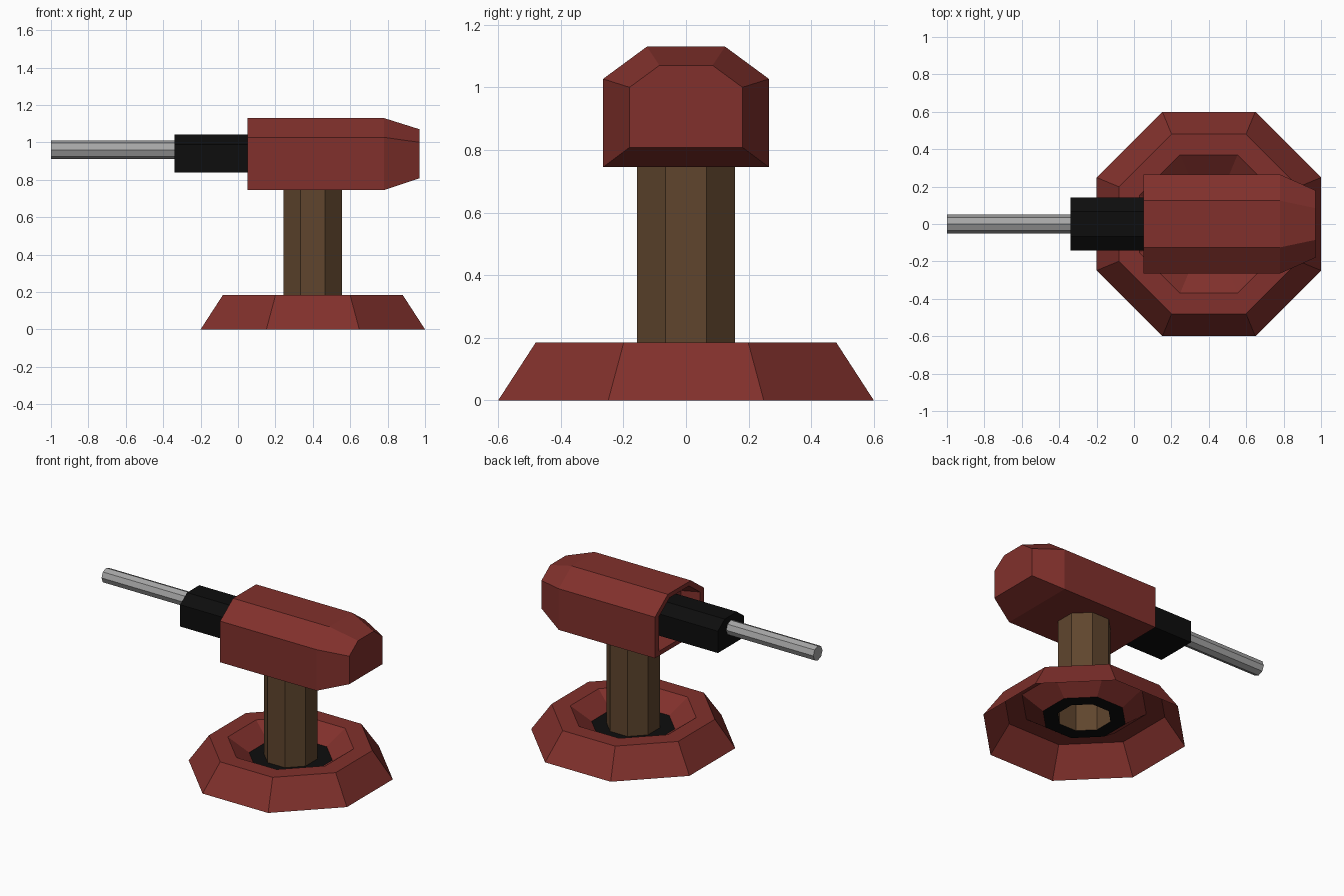
import bpy, bmesh
from math import pi, cos, sin

if "Cube" in bpy.data.objects:
    bpy.data.objects.remove(bpy.data.objects["Cube"])


def material(name, rgb):
    m = bpy.data.materials.new(name)
    m.diffuse_color = (*rgb, 1)
    m.use_nodes = True
    m.node_tree.nodes["Principled BSDF"].inputs["Base Color"].default_value = m.diffuse_color
    return m


red = material("red_paint", (0.22, 0.03, 0.025))
brown = material("brown_post", (0.115, 0.06, 0.027))
black = material("black_metal", (0.004, 0.004, 0.004))
grey = material("grey_metal", (0.38, 0.38, 0.38))


def loft(name, rings, mat, cap_start=False, cap_end=False):
    """Bridge a list of equal-length rings of points into a flat-shaded skin."""
    bm = bmesh.new()
    loops = [[bm.verts.new(p) for p in ring] for ring in rings]
    n = len(loops[0])
    for a, b in zip(loops, loops[1:]):
        for i in range(n):
            j = (i + 1) % n
            bm.faces.new((a[i], a[j], b[j], b[i]))
    if cap_start:
        bm.faces.new(loops[0][::-1])
    if cap_end:
        bm.faces.new(loops[-1])
    if cap_start and cap_end:
        bmesh.ops.recalc_face_normals(bm, faces=bm.faces)
    me = bpy.data.meshes.new(name)
    bm.to_mesh(me)
    bm.free()
    me.materials.append(mat)
    ob = bpy.data.objects.new(name, me)
    bpy.context.collection.objects.link(ob)
    return ob


def octagon(apothem, z):
    """Horizontal octagon around the post axis, flats facing x and y."""
    r = apothem / cos(pi / 8)
    return [(0.4 + r * cos(pi / 8 + i * pi / 4), r * sin(pi / 8 + i * pi / 4), z)
            for i in range(8)]


ZC = 0.943  # height of the housing axis
HALF = [(0.265, 0.745), (0.265, 1.027), (0.125, 1.13)]
PROFILE = HALF + [(-y, z) for y, z in reversed(HALF)]


def section(x, scale):
    """Housing cross-section at x, scaled about its axis."""
    return [(x, y * scale, ZC + (z - ZC) * scale) for y, z in PROFILE]


def barrel_ring(x):
    return [(x, 0.05 * cos(i * pi / 4), 0.96 + 0.05 * sin(i * pi / 4)) for i in range(8)]


# base: open shell with sloped outside, flat rim and sunken funnel
loft("base", [octagon(0.6, 0), octagon(0.48, 0.185),
              octagon(0.37, 0.185), octagon(0.245, 0.092)], red)
# dark ring at the bottom of the funnel
loft("base_ring", [octagon(0.245, 0.092), octagon(0.157, 0.092)], black)
# post, open at the bottom
loft("post", [octagon(0.157, 0.092), octagon(0.157, 0.75)], brown)
# housing: tapered back, recessed front
loft("housing", [section(0.17, 0.72), section(0.05, 0.84), section(0.05, 1),
                 section(0.78, 1), section(0.97, 0.68)], red, True, True)
# collar in the recess, and the barrel
loft("collar", [section(0.17, 0.53), section(-0.34, 0.53)], black, True, True)
loft("barrel", [barrel_ring(-0.33), barrel_ring(-1)], grey, True, True)
